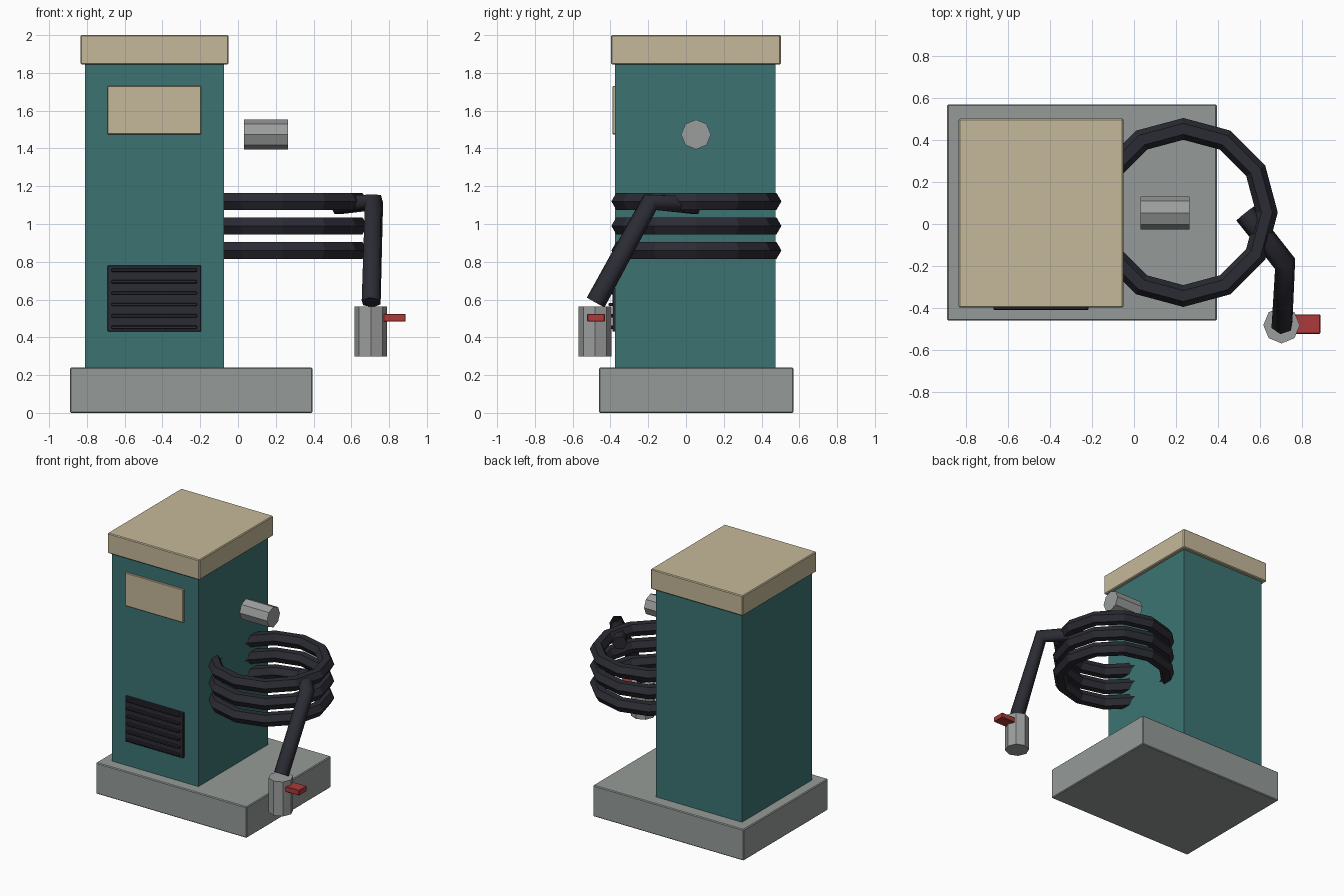
import bpy
import math
from mathutils import Vector

cube = bpy.data.objects.get("Cube")
if cube:
    bpy.data.objects.remove(cube, do_unlink=True)


def material(name, rgb):
    mat = bpy.data.materials.new(name)
    mat.use_nodes = True
    mat.diffuse_color = (*rgb, 1)
    mat.node_tree.nodes["Principled BSDF"].inputs["Base Color"].default_value = (*rgb, 1)
    return mat


teal = material("teal paint", (0.045, 0.175, 0.17))
tan = material("tan paint", (0.56, 0.485, 0.32))
concrete = material("concrete grey", (0.30, 0.33, 0.315))
steel = material("steel grey", (0.33, 0.34, 0.335))
rubber = material("dark rubber", (0.024, 0.024, 0.034))
red = material("red paint", (0.43, 0.042, 0.042))


def finish(name, mat):
    obj = bpy.context.object
    obj.name = name
    obj.data.materials.append(mat)
    return obj


def box(name, low, high, mat, bevel=0.0):
    low, high = Vector(low), Vector(high)
    bpy.ops.mesh.primitive_cube_add(size=1, location=(low + high) / 2)
    obj = finish(name, mat)
    obj.scale = high - low
    bpy.ops.object.transform_apply(location=False, rotation=False, scale=True)
    if bevel:
        mod = obj.modifiers.new("edge", "BEVEL")
        mod.width = bevel
        mod.segments = 1
    return obj


def octagon(name, centre, radius, depth, mat, rotation=(0, 0, 0)):
    bpy.ops.mesh.primitive_cylinder_add(vertices=8, radius=radius, depth=depth,
                                        location=centre, rotation=rotation)
    return finish(name, mat)


# Cabinet
box("base_slab", (-0.89, -0.46, 0), (0.395, 0.57, 0.24), concrete, 0.006)
box("cabinet", (-0.81, -0.375, 0.235), (-0.075, 0.475, 1.86), teal)
box("top_cap", (-0.835, -0.398, 1.845), (-0.05, 0.502, 2), tan, 0.006)

# Front panels
box("display_panel", (-0.69, -0.39, 1.475), (-0.195, -0.37, 1.73), tan, 0.003)
box("vent_panel", (-0.69, -0.39, 0.43), (-0.195, -0.37, 0.78), rubber, 0.003)
for i in range(6):
    z = 0.453 + i * 0.0605
    box(f"vent_slat_{i + 1}", (-0.67, -0.41, z - 0.009), (-0.217, -0.385, z + 0.009),
        rubber, 0.004)

# Hose hanger and coiled hose
octagon("hose_hanger", (0.148, 0.053, 1.474), 0.079, 0.235, steel, (0, math.pi / 2, 0))
for i in range(3):
    bpy.ops.mesh.primitive_torus_add(major_segments=12, minor_segments=6,
                                     major_radius=0.398, minor_radius=0.052,
                                     location=(0.235, 0.055, 0.86 + i * 0.13))
    finish(f"hose_coil_{i + 1}", rubber)

# Loose end of the hose
curve = bpy.data.curves.new("hose_end", "CURVE")
curve.dimensions = "3D"
curve.bevel_depth = 0.054
curve.bevel_resolution = 1
curve.use_fill_caps = True
path = [(0.53, 0.05, 1.10), (0.72, -0.19, 1.115), (0.705, -0.478, 0.585)]
spline = curve.splines.new("POLY")
spline.points.add(len(path) - 1)
for point, co in zip(spline.points, path):
    point.co = (*co, 1)
    point.radius = 1
curve.materials.append(rubber)
hose = bpy.data.objects.new("hose_end", curve)
bpy.context.collection.objects.link(hose)

# Nozzle and lever
octagon("nozzle", (0.703, -0.482, 0.432), 0.087, 0.265, steel)
box("nozzle_lever", (0.765, -0.523, 0.483), (0.888, -0.43, 0.524), red, 0.004)
